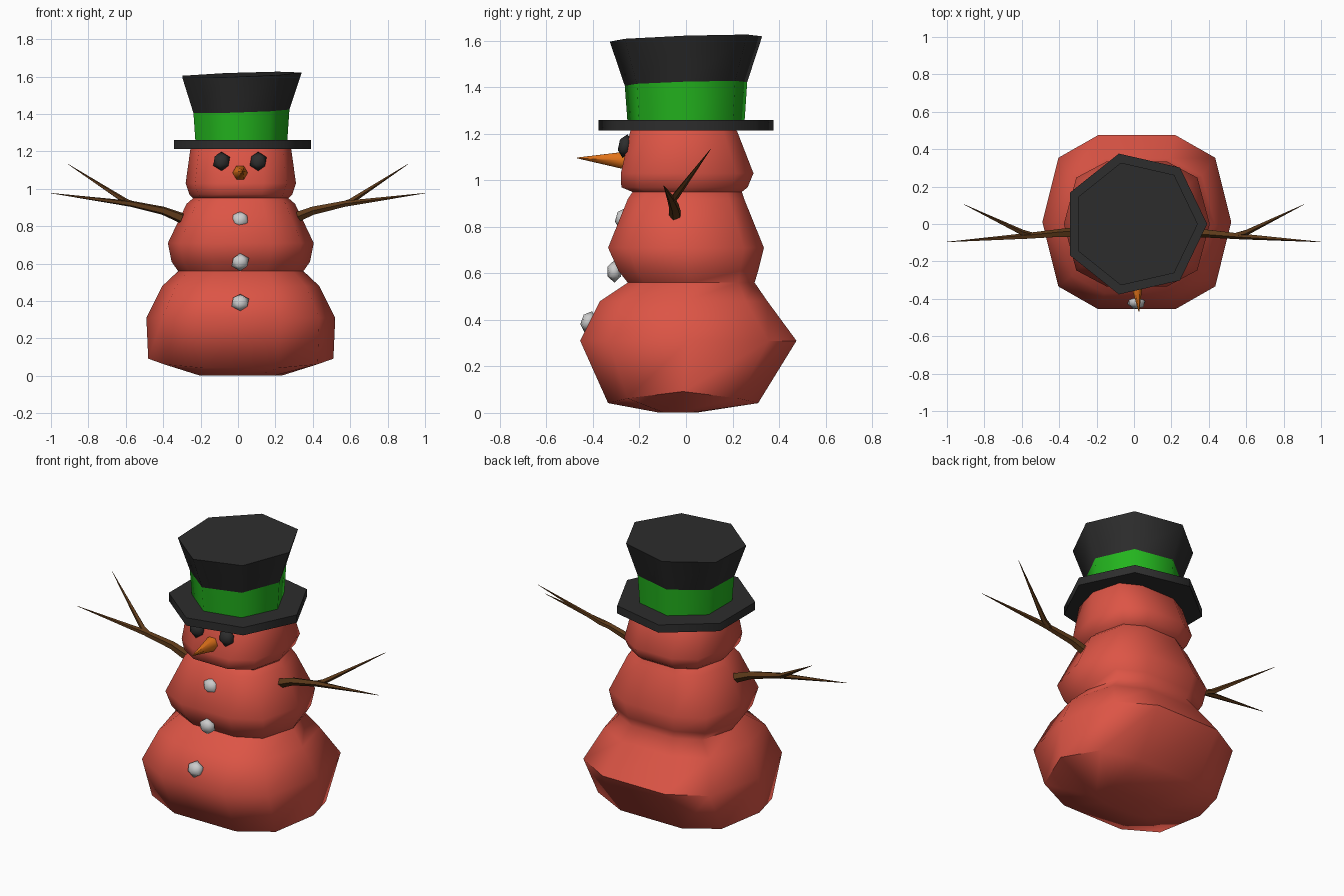
import bpy, bmesh
from math import sin, cos, tau, radians
from mathutils import Vector, Matrix

if "Cube" in bpy.data.objects:
    bpy.data.objects.remove(bpy.data.objects["Cube"])


def material(name, rgb):
    m = bpy.data.materials.new(name)
    m.diffuse_color = (*rgb, 1)
    m.use_nodes = True
    m.node_tree.nodes["Principled BSDF"].inputs["Base Color"].default_value = m.diffuse_color
    return m


RED = material("red", (0.72, 0.09, 0.06))
BLACK = material("black", (0.026, 0.026, 0.026))
GREEN = material("green", (0.017, 0.46, 0.013))
ORANGE = material("orange", (0.75, 0.17, 0.01))
BROWN = material("brown", (0.11, 0.042, 0.01))


def finish(bm, name, mat=None, angle=60):
    bmesh.ops.recalc_face_normals(bm, faces=bm.faces)
    me = bpy.data.meshes.new(name)
    bm.to_mesh(me)
    bm.free()
    ob = bpy.data.objects.new(name, me)
    bpy.context.collection.objects.link(ob)
    if mat:
        me.materials.append(mat)
    bpy.ops.object.select_all(action='DESELECT')
    ob.select_set(True)
    bpy.context.view_layer.objects.active = ob
    bpy.ops.object.shade_smooth_by_angle(angle=radians(angle))
    return ob


def loft(bm, rings):
    """Skin a list of closed point loops and cap both ends."""
    loops = [[bm.verts.new(p) for p in r] for r in rings]
    n = len(loops[0])
    for a, b in zip(loops, loops[1:]):
        for i in range(n):
            j = (i + 1) % n
            bm.faces.new((a[i], a[j], b[j], b[i]))
    bm.faces.new(loops[0])
    bm.faces.new(loops[-1])


# Body: ten-sided boxy cross-section, one row per ring (z, half width, front y, back y)
SECTION = [(1, 0), (.83, .74), (.41, 1), (-.41, 1), (-.83, .74),
           (-1, 0), (-.83, -.74), (-.41, -1), (.41, -1), (.83, -.74)]
PROFILE = [(.002, .22, -.12, .05), (.042, .495, -.335, .31), (.31, .505, -.455, .475),
           (.48, .42, -.37, .35), (.56, .335, -.25, .295), (.61, .37, -.29, .31),
           (.71, .39, -.335, .335), (.92, .29, -.25, .25), (.95, .255, -.23, .24),
           (.97, .275, -.278, .265), (1.03, .295, -.28, .29), (1.21, .27, -.24, .22),
           (1.24, .25, -.22, .20)]
rings = []
for k, (z, rx, yf, yb) in enumerate(PROFILE):
    lift = .05 if k == 1 else 0
    rings.append([(.015 + u * rx, (yf + yb) / 2 + v * (yb - yf) / 2,
                   z + lift * (abs(u) == 1) + lift * .4 * (abs(u) == .83))
                  for u, v in SECTION])
bm = bmesh.new()
loft(bm, rings)
finish(bm, "body", RED)


# Hat: seven-sided brim, band and flared, slightly tilted crown
def hat_ring(r, z, tilt=0):
    pts = []
    for i in range(7):
        x, y = r * cos(tau * i / 7), r * sin(tau * i / 7)
        pts.append((x + .005, y, z + tilt * (x + y)))
    return pts


for name, mat, profile in (
        ("hat_brim", BLACK, [(.386, 1.213, 0), (.386, 1.26, 0)]),
        ("hat_band", GREEN, [(.258, 1.25, 0), (.270, 1.416, .03)]),
        ("hat_crown", BLACK, [(.270, 1.416, .03), (.336, 1.61, .035)])):
    bm = bmesh.new()
    loft(bm, [hat_ring(*p) for p in profile])
    finish(bm, name, mat)


# Eyes and buttons: low-poly flattened pebbles
def pebble(name, loc, size, mat=None, lean=0):
    bm = bmesh.new()
    bmesh.ops.create_icosphere(
        bm, subdivisions=1, radius=1,
        matrix=Matrix.Translation(loc) @ Matrix.Rotation(lean, 4, 'X') @ Matrix.Diagonal((*size, 1)))
    finish(bm, name, mat)


for name, x in (("eye_right", -.088), ("eye_left", .108)):
    pebble(name, (x, -.262, 1.147), (.05, .032, .052), BLACK, radians(-12))
for i, (y, z, lean) in enumerate([(-.272, .835, -15), (-.308, .608, 0), (-.42, .392, -20)]):
    pebble(f"button_{i + 1}", (.012, y, z), (.052, .034, .048), None, radians(lean))


# Tapered tube along a path of (x, y, z, radius)
def tube(bm, path, sides):
    pts = [Vector(p[:3]) for p in path]
    rings = []
    for i, p in enumerate(pts):
        d = (pts[min(i + 1, len(pts) - 1)] - pts[max(i - 1, 0)]).normalized()
        side = d.cross(Vector((0, 0, 1))).normalized()
        up = side.cross(d)
        rings.append([p + path[i][3] * (side * cos(tau * k / sides) + up * sin(tau * k / sides))
                      for k in range(sides)])
    loft(bm, rings)


# Nose
bm = bmesh.new()
tube(bm, [(.01, -.24, 1.085, .042), (.012, -.28, 1.086, .04), (.026, -.468, 1.096, .002)], 6)
finish(bm, "nose", ORANGE)

# Arms: a bent branch with two twig tips, mirrored
for name, s in (("arm_left", 1), ("arm_right", -1)):
    bm = bmesh.new()
    for path in ([(.30, -.045, .843, .029), (.40, -.05, .883, .023),
                  (.57, -.065, .92, .017), (1.0, -.096, .977, .001)],
                 [(.53, -.062, .908, .013), (.60, -.045, .932, .016),
                  (.91, .105, 1.133, .001)]):
        tube(bm, [(s * x, y, z, r) for x, y, z, r in path], 5)
    finish(bm, name, BROWN)
